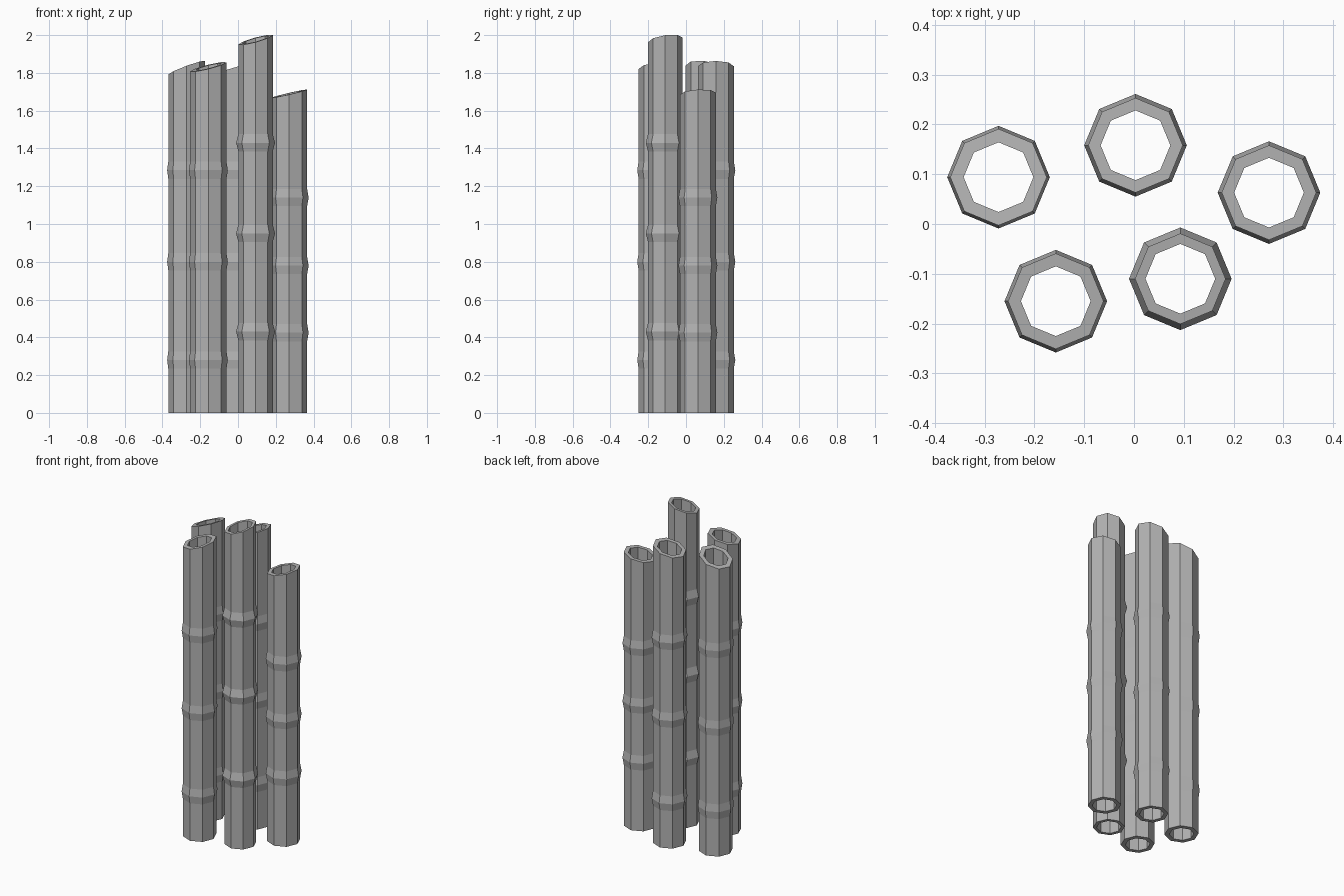
import bpy, bmesh, math

cube = bpy.data.objects.get("Cube")
if cube:
    bpy.data.objects.remove(cube)

SIDES = 8
NODE_R = 0.103    # radius at the swollen joints
INNER_R = 0.07    # radius of the hollow
BAND = 0.046      # half height of a joint

grey = bpy.data.materials.new("plain_grey")
grey.use_nodes = True
colour = (0.45, 0.45, 0.45, 1)
grey.diffuse_color = colour
grey.node_tree.nodes["Principled BSDF"].inputs["Base Color"].default_value = colour


def stalk(name, x, y, body_r, joints, top, slope_x, slope_y):
    """Hollow eight-sided stalk with swollen joints and a slanted cut top."""
    bm = bmesh.new()

    def ring(radius, height, slanted=False):
        verts = []
        for i in range(SIDES):
            a = math.tau * i / SIDES
            px, py = radius * math.cos(a), radius * math.sin(a)
            pz = height + (slope_x * px + slope_y * py if slanted else 0)
            verts.append(bm.verts.new((px, py, pz)))
        return verts

    # Outer wall from the ground up, over the rim and down the hollow
    rings = [ring(body_r, 0)]
    for z in joints:
        rings += [ring(body_r, z - BAND), ring(NODE_R, z), ring(body_r, z + BAND)]
    rings += [ring(body_r, top, True), ring(INNER_R, top, True), ring(INNER_R, 0)]

    # Join consecutive rings, closing the loop at the bottom rim
    for lower, upper in zip(rings, rings[1:] + rings[:1]):
        for i in range(SIDES):
            j = (i + 1) % SIDES
            bm.faces.new((lower[i], lower[j], upper[j], upper[i]))
    bmesh.ops.recalc_face_normals(bm, faces=bm.faces)

    mesh = bpy.data.meshes.new(name)
    bm.to_mesh(mesh)
    bm.free()
    mesh.materials.append(grey)
    obj = bpy.data.objects.new(name, mesh)
    obj.location = (x, y, 0)
    bpy.context.collection.objects.link(obj)


# Joint heights: three stalks share one set
low_joints = (0.28, 0.80, 1.285)
high_joints = (0.43, 0.95, 1.43)
short_joints = (0.425, 0.78, 1.14)

stalk("back_right_stalk", -0.272, 0.094, 0.097, low_joints, 1.828, 0.37, -0.1)
stalk("front_right_stalk", -0.157, -0.155, 0.096, low_joints, 1.832, 0.25, 0.12)
stalk("back_middle_stalk", 0.003, 0.158, 0.095, low_joints, 1.835, 0.3, 0)
stalk("tall_front_stalk", 0.093, -0.11, 0.091, high_joints, 1.975, 0.27, 0.14)
stalk("short_left_stalk", 0.271, 0.063, 0.095, short_joints, 1.69, 0.23, 0.05)
